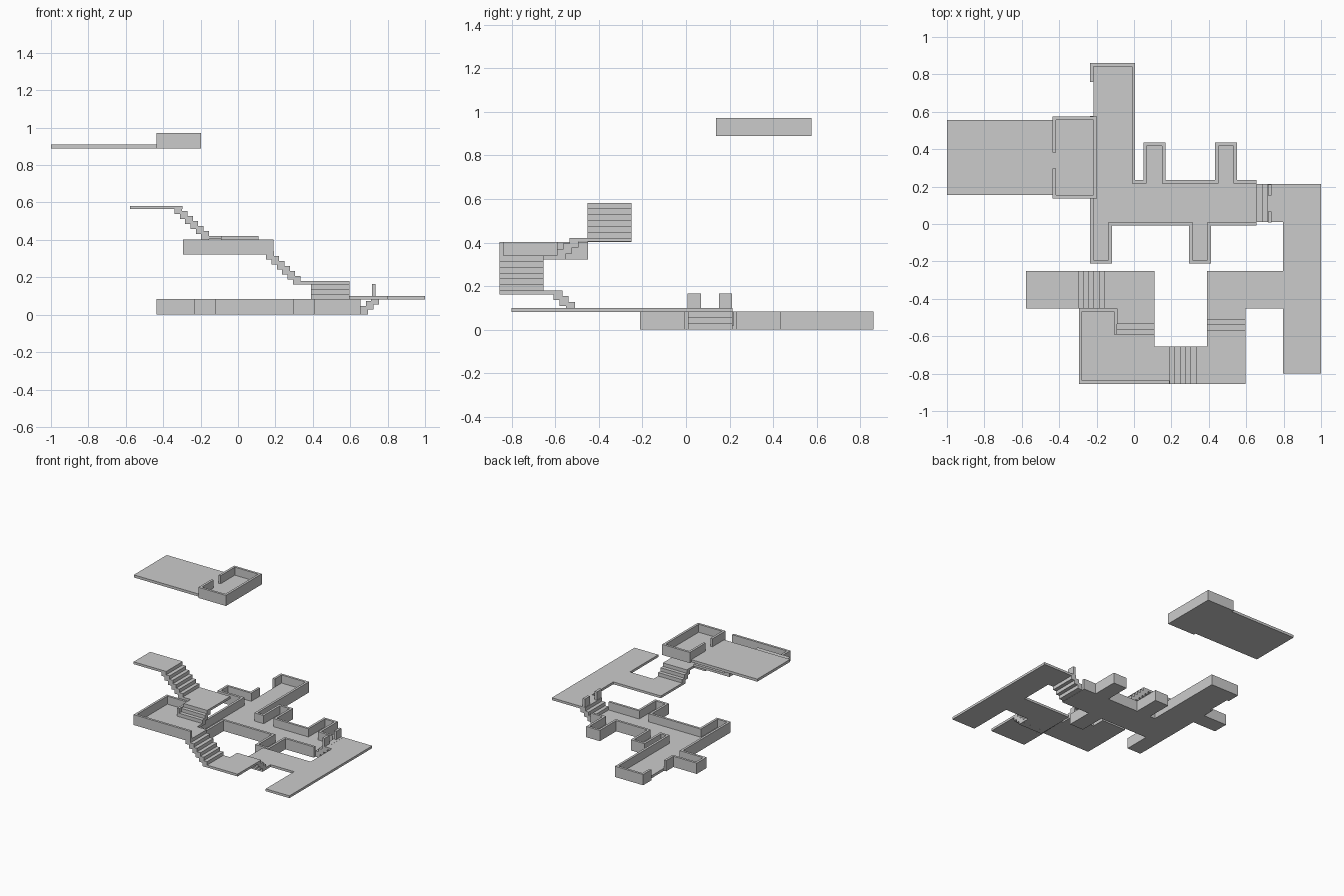
import bpy, bmesh
from mathutils import Vector

if "Cube" in bpy.data.objects:
    bpy.data.objects.remove(bpy.data.objects["Cube"])

T = 0.018          # wall and slab thickness
RUN, RISE = 0.0285, 0.0268


def prism(name, pts, z0, z1):
    """Extrude a flat outline from z0 to z1."""
    bm = bmesh.new()
    face = bm.faces.new([bm.verts.new((x, y, z0)) for x, y in pts])
    ext = bmesh.ops.extrude_face_region(bm, geom=[face])
    verts = [g for g in ext["geom"] if isinstance(g, bmesh.types.BMVert)]
    bmesh.ops.translate(bm, verts=verts, vec=(0, 0, z1 - z0))
    bmesh.ops.recalc_face_normals(bm, faces=bm.faces)
    mesh = bpy.data.meshes.new(name)
    bm.to_mesh(mesh)
    bm.free()
    ob = bpy.data.objects.new(name, mesh)
    bpy.context.collection.objects.link(ob)
    return ob


def box(name, x0, x1, y0, y1, z0, z1):
    return prism(name, [(x0, y0), (x1, y0), (x1, y1), (x0, y1)], z0, z1)


def wall(name, path, z0, z1):
    """Wall standing on the right-hand side of an axis-aligned path."""
    p = [Vector(q) for q in path]
    normals = []
    for a, b in zip(p, p[1:]):
        d = (b - a).normalized()
        normals.append(Vector((d.y, -d.x)))
    outer = []
    for i, q in enumerate(p):
        ns = normals[max(i - 1, 0):i + 1]
        outer.append(q + sum(ns, Vector((0, 0))) * T)
    return prism(name, [tuple(q) for q in p + outer[::-1]], z0, z1)


def stairs(name, start, direction, lo, hi, z, count):
    """Overlapping step blocks rising from z; start is the first riser."""
    axis, sign = direction
    for i in range(count):
        a = start + sign * i * RUN
        a, b = sorted((a, a + sign * 0.041))
        top = z + RISE * (i + 1)
        ext = (a, b, lo, hi) if axis == "x" else (lo, hi, a, b)
        box(f"{name}_{i + 1}", *ext, top - 0.045, top)


# Ground floor: corridor with alcoves, walls broken by a doorway
north = [(.655, .217), (.532, .217), (.532, .417), (.451, .417), (.451, .217),
         (.15, .217), (.15, .417), (.068, .417), (.068, .217), (-.012, .217),
         (-.012, .842), (-.217, .842), (-.217, .76)]
south = [(-.217, .578), (-.217, .472), (-.417, .472), (-.417, .388),
         (-.217, .388), (-.217, -.192), (-.135, -.192), (-.135, .01),
         (.312, .01), (.312, -.192), (.393, -.192), (.393, .01), (.655, .01)]
prism("ground_floor", north + south, 0, 0.02)
wall("ground_wall_north", north, 0, 0.083)
wall("ground_wall_south", south, 0, 0.083)

# Entry stairs and door posts
stairs("entry_step", .655, ("x", 1), .01, .213, 0.02, 3)
for y in (.008, .152):
    box("door_post", .716, .736, y, y + .06, .1, .165)

# Low walkway
Z = 0.1
prism("walkway", [(.711, .01), (.797, .01), (.797, -.25), (.39, -.25), (.39, -.512),
                  (.595, -.512), (.595, -.452), (.797, -.452), (.797, -.8),
                  (1, -.8), (1, .213), (.711, .213)], Z - T, Z)

# Corner landing above the walkway
stairs("corner_step", -.51, ("y", -1), .39, .595, Z, 3)
Z += 3 * RISE
prism("corner_landing", [(.332, -.855), (.595, -.855), (.595, -.567), (.39, -.567),
                         (.39, -.655), (.332, -.655)], Z - T, Z)

# Walled terrace
stairs("terrace_step", .334, ("x", -1), -.855, -.655, Z, 6)
Z += 6 * RISE
prism("terrace_floor", [(-.277, -.837), (.191, -.837), (.191, -.655), (.11, -.655),
                        (.11, -.575), (-.108, -.575), (-.108, -.468), (-.277, -.468)],
      Z - T, Z)
wall("terrace_wall", [(-.108, -.592), (-.108, -.468), (-.277, -.468),
                      (-.277, -.837), (.191, -.837)][0:], Z - T, Z + .062)

# High landing
stairs("landing_step", -.592, ("y", 1), -.09, .11, Z, 3)
Z += 3 * RISE
prism("high_landing", [(-.09, -.535), (.11, -.535), (.11, -.25), (-.158, -.25),
                       (-.158, -.452), (-.09, -.452)], Z - T, Z)

# Upper balcony
stairs("balcony_step", -.156, ("x", -1), -.452, -.25, Z, 6)
Z += 6 * RISE
box("upper_balcony", -.577, -.298, -.452, -.25, Z - T, Z)

# Floating top room with a doorway onto its deck
box("top_deck", -1, -.417, .155, .557, .89, .91)
box("top_room_floor", -.417, -.217, .155, .557, .89, .91)
wall("top_room_wall", [(-.417, .298), (-.417, .155), (-.217, .155), (-.217, .557),
                       (-.417, .557), (-.417, .382)], .89, .972)
